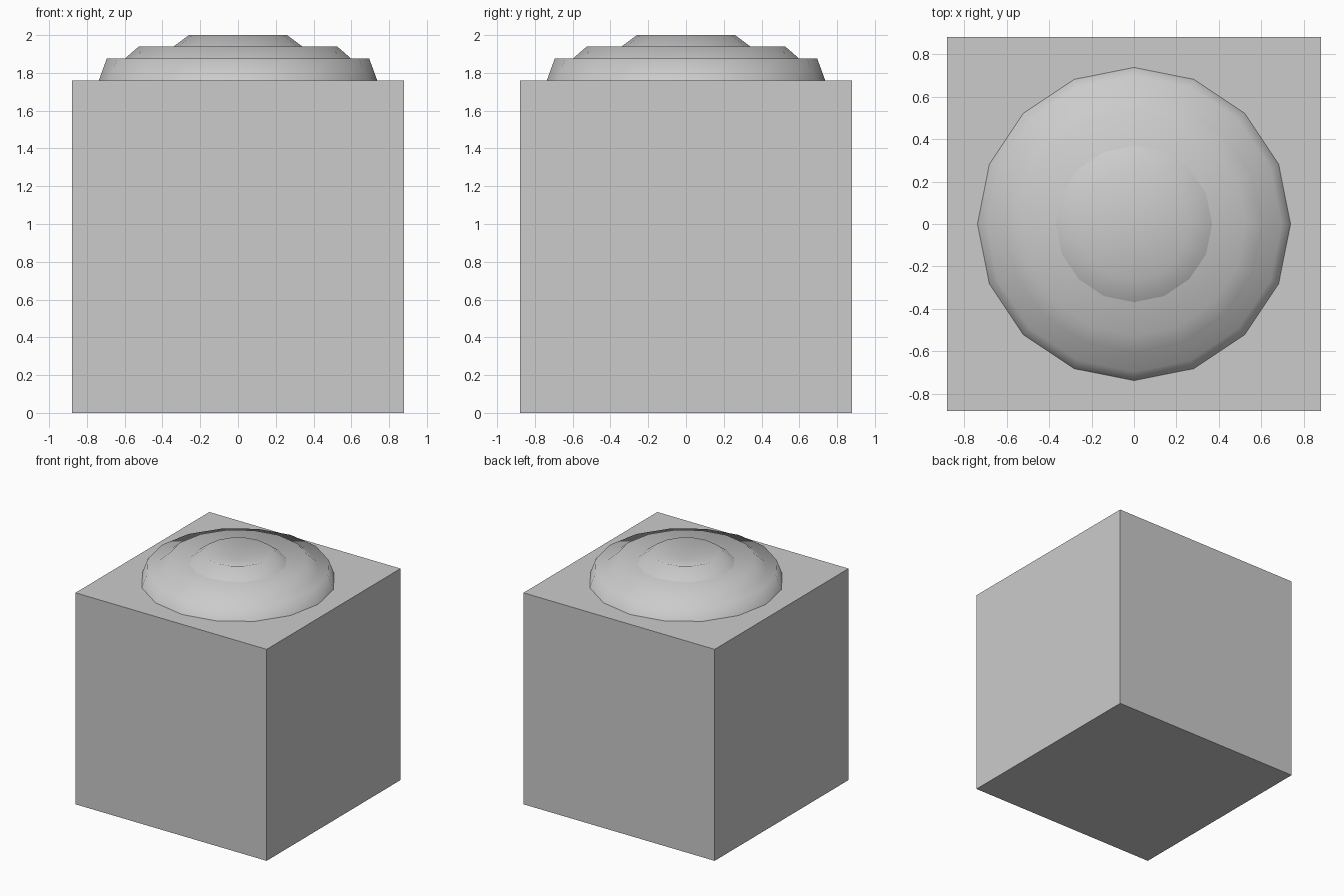
import bpy
import bmesh
import math

if "Cube" in bpy.data.objects:
    bpy.data.objects.remove(bpy.data.objects["Cube"])

SIDES = 16


def add_object(name, bm, smooth=False):
    bmesh.ops.recalc_face_normals(bm, faces=bm.faces)
    mesh = bpy.data.meshes.new(name)
    bm.to_mesh(mesh)
    bm.free()
    for poly in mesh.polygons:
        poly.use_smooth = smooth
    obj = bpy.data.objects.new(name, mesh)
    bpy.context.collection.objects.link(obj)
    return obj


def dished_tier(name, r_low, z_low, r_top, z_top, dip=0.07):
    """Tapered 16-sided tier, sunk into the part below, with a shallow dished top."""
    bm = bmesh.new()
    rings = []
    for r, z in ((r_low, z_low), (r_top, z_top)):
        rings.append([bm.verts.new((r * math.cos(2 * math.pi * i / SIDES),
                                    r * math.sin(2 * math.pi * i / SIDES), z))
                      for i in range(SIDES)])
    low, top = rings
    centre = bm.verts.new((0, 0, z_top - dip))
    for i in range(SIDES):
        j = (i + 1) % SIDES
        bm.faces.new((low[i], low[j], top[j], top[i]))
        bm.faces.new((top[i], top[j], centre))
    # Tiers are open underneath, where they are buried
    obj = add_object(name, bm, smooth=True)
    # Keep outward orientation on the open shell
    if obj.data.polygons[0].normal.dot(obj.data.polygons[0].center.xyz * 1.0) < 0:
        obj.data.flip_normals()
    return obj


# Cube base
bm = bmesh.new()
bmesh.ops.create_cube(bm, size=1.76)
bmesh.ops.translate(bm, verts=bm.verts, vec=(0, 0, 0.88))
add_object("base_block", bm)

# Stepped dome on top
dished_tier("lower_tier", 0.757, 1.705, 0.695, 1.875)
dished_tier("middle_tier", 0.663, 1.82, 0.525, 1.94)
dished_tier("upper_tier", 0.433, 1.87, 0.26, 2.0)
